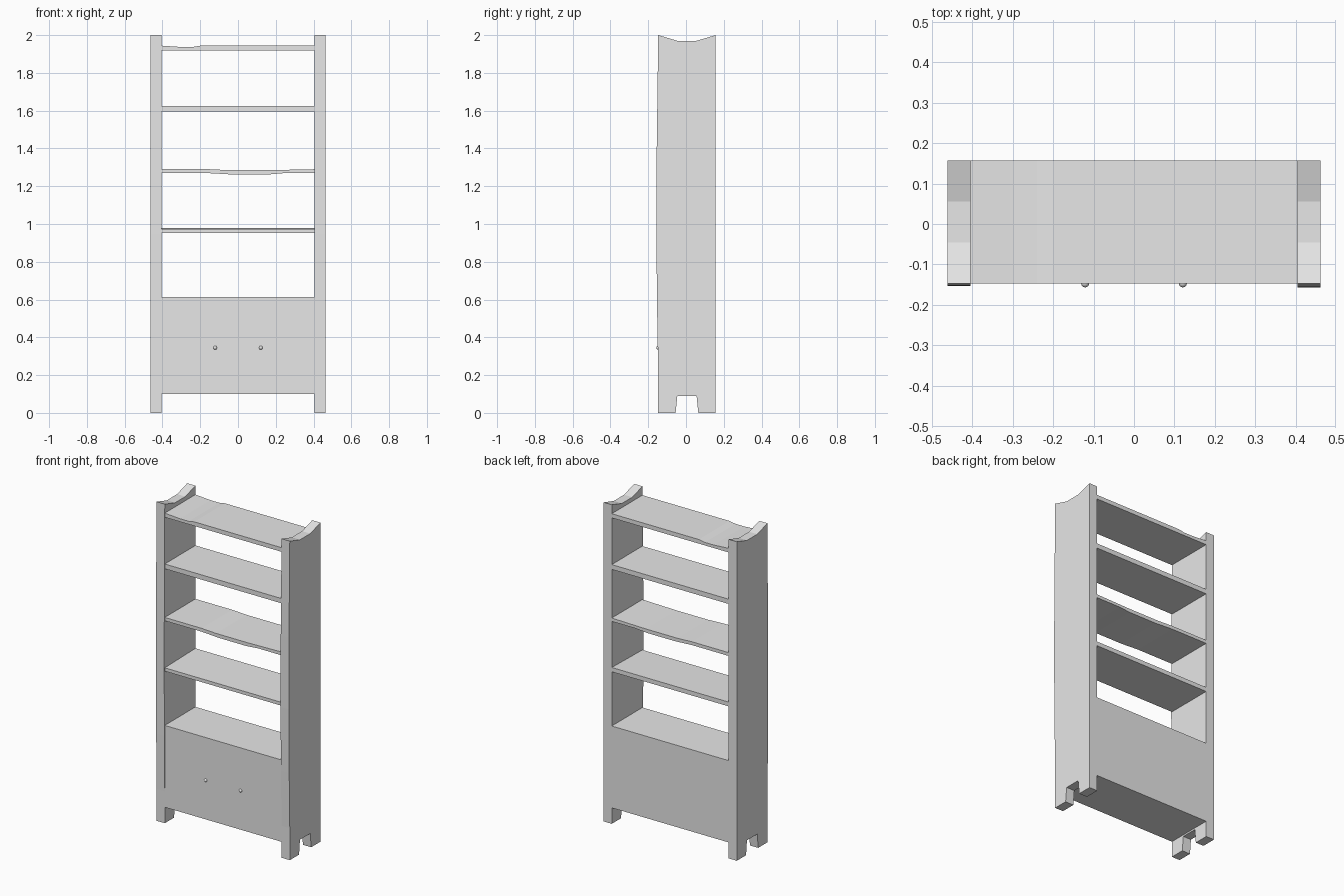
import bpy, bmesh
from mathutils import Vector

if "Cube" in bpy.data.objects:
    bpy.data.objects.remove(bpy.data.objects["Cube"], do_unlink=True)

FRONT, BACK = -0.147, 0.157
INNER, OUTER = 0.405, 0.462

grey = bpy.data.materials.new("plain light grey")
grey.use_nodes = True
colour = (0.8, 0.8, 0.8, 1)
grey.diffuse_color = colour
grey.node_tree.nodes["Principled BSDF"].inputs["Base Color"].default_value = colour


def finish(name, bm):
    bmesh.ops.recalc_face_normals(bm, faces=bm.faces)
    mesh = bpy.data.meshes.new(name)
    bm.to_mesh(mesh)
    bm.free()
    mesh.materials.append(grey)
    obj = bpy.data.objects.new(name, mesh)
    bpy.context.collection.objects.link(obj)
    return obj


def extrude_profile(name, points, offset):
    """Close a profile into a face and extrude it along offset."""
    bm = bmesh.new()
    face = bm.faces.new([bm.verts.new(p) for p in points])
    new = bmesh.ops.extrude_face_region(bm, geom=[face])["geom"]
    verts = [v for v in new if isinstance(v, bmesh.types.BMVert)]
    bmesh.ops.translate(bm, verts=verts, vec=Vector(offset))
    return finish(name, bm)


# Side panels: dipped top, notched foot and a slightly bowed front edge
def side_panel(name, x, bow):
    front_edge = [(FRONT, 2), (FRONT - bow * 0.4, 1.7), (FRONT - bow * 0.8, 1.4),
                  (FRONT - bow, 0.95), (FRONT - bow * 0.6, 0.55), (FRONT, 0.2)]
    foot = [(FRONT, 0), (-0.055, 0), (-0.046, 0.09), (0.056, 0.09), (0.065, 0), (BACK, 0)]
    top = [(BACK, 2), (0.056, 1.97), (-0.046, 1.97)]
    extrude_profile(name, [(x, y, z) for y, z in front_edge + foot + top],
                    (OUTER - INNER, 0, 0))


side_panel("left_side_panel", INNER, 0.01)
side_panel("right_side_panel", -OUTER, 0.006)


# Shelves: boards whose top and bottom may sag a little
def shelf(name, bottom, top, sag_top=(), sag_bottom=()):
    outline = [(-INNER, bottom), *sag_bottom, (INNER, bottom),
               (INNER, top), *sag_top, (-INNER, top)]
    return extrude_profile(name, [(x, FRONT, z) for x, z in outline],
                           (0, BACK - FRONT, 0))


shelf("top_shelf", 1.918, 1.944, sag_top=[(-0.2, 1.944), (-0.24, 1.937), (-0.3, 1.937)])
shelf("upper_shelf", 1.595, 1.625)
shelf("middle_shelf", 1.269, 1.29,
      sag_top=[(0.17, 1.285), (-0.05, 1.285), (-0.15, 1.29)],
      sag_bottom=[(-0.15, 1.269), (-0.03, 1.262), (0.16, 1.262), (0.24, 1.269)])
lower_shelf = shelf("lower_shelf", 0.953, 0.98)
for v in lower_shelf.data.vertices:
    if v.co.y < 0 and v.co.z > 0.97:
        v.co.z -= 0.006

# Closed cabinet between the legs
shelf("cabinet", 0.1, 0.613)

# Door knobs
for side, x in (("left", 0.121), ("right", -0.121)):
    bm = bmesh.new()
    bmesh.ops.create_uvsphere(bm, u_segments=16, v_segments=10, radius=0.01)
    bmesh.ops.translate(bm, verts=bm.verts, vec=(x, FRONT, 0.345))
    for face in bm.faces:
        face.smooth = True
    finish(side + "_knob", bm)
